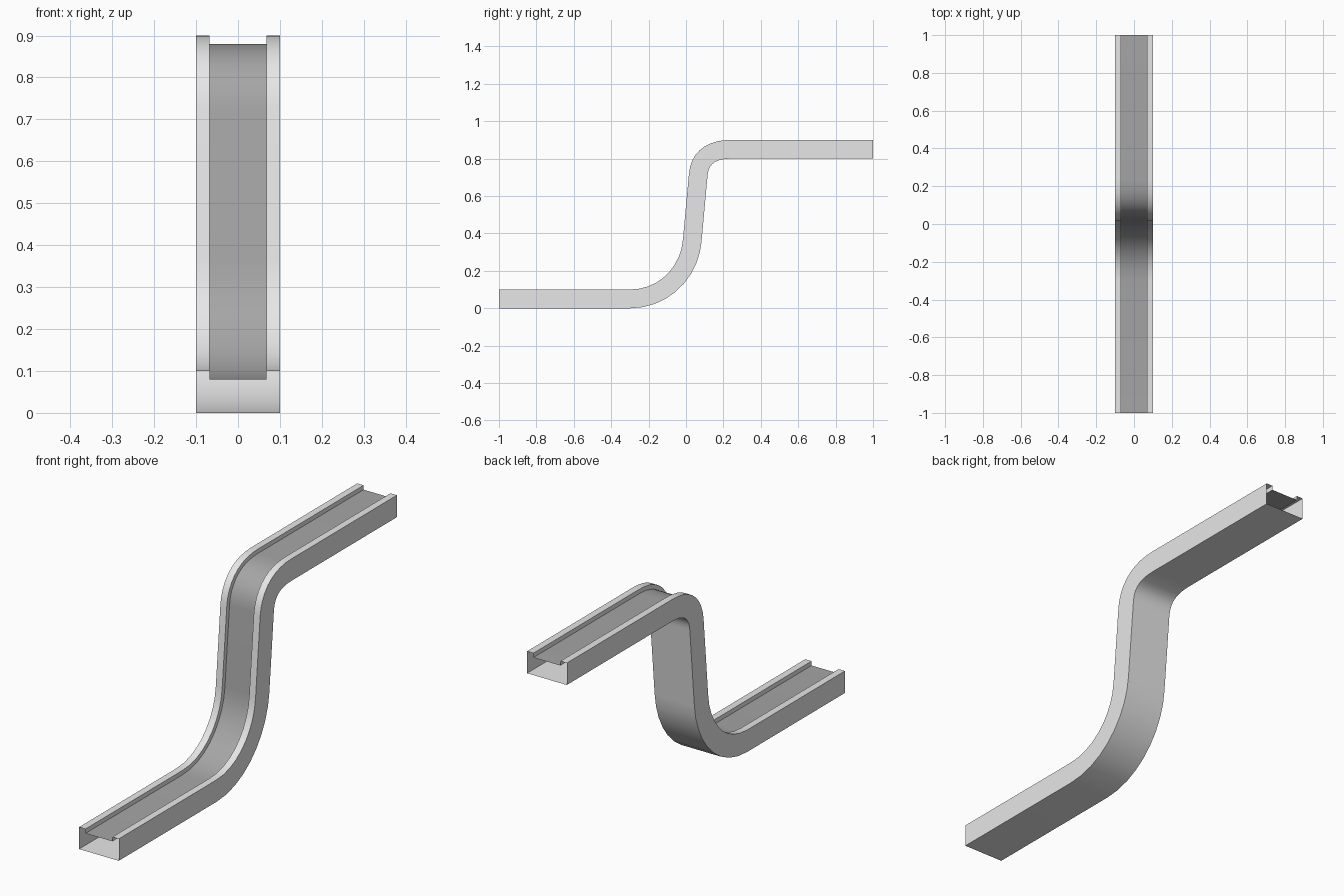
import bpy, bmesh, math
from mathutils import Vector
from mathutils.geometry import interpolate_bezier

if "Cube" in bpy.data.objects:
    bpy.data.objects.remove(bpy.data.objects["Cube"])


def material(name, v):
    m = bpy.data.materials.new(name)
    m.diffuse_color = (v, v, v, 1)
    m.use_nodes = True
    m.node_tree.nodes["Principled BSDF"].inputs["Base Color"].default_value = m.diffuse_color
    return m


# Centre line in the y-z plane: flat run, lower bend, steep rise, upper bend, flat run
def bend(*pts):
    return [Vector(p) for p in interpolate_bezier(*[Vector((0, *p)) for p in pts], 10)]


path = [Vector((0, -1, .05))]
path += bend((-.3, .05), (-.11, .05), (.02, .2), (.033, .36))
path += bend((.066, .72), (.075, .80), (.13, .85), (.24, .85))
path.append(Vector((0, 1, .85)))

# Hollow channel section (x, height from centre line), groove floor is edge 3
W, H, G, F = .1, .05, .068, .03
section = [(W, -H), (W, H), (G, H), (G, F), (-G, F), (-G, H), (-W, H), (-W, -H)]
GROOVE = 3

# Sweep the section along the path, ends left open
bm = bmesh.new()
rings = []
for i, p in enumerate(path):
    if i in (0, len(path) - 1):
        t = Vector((0, 1, 0))
    else:
        t = ((p - path[i - 1]).normalized() + (path[i + 1] - p).normalized()).normalized()
    n = Vector((0, -t.z, t.y))
    rings.append([bm.verts.new(p + Vector((x, 0, 0)) + n * h) for x, h in section])
for a, b in zip(rings, rings[1:]):
    for k in range(len(section)):
        j = (k + 1) % len(section)
        f = bm.faces.new((a[k], b[k], b[j], a[j]))
        f.material_index = int(k == GROOVE)

mesh = bpy.data.meshes.new("slide_channel")
bm.to_mesh(mesh)
bm.free()
mesh.materials.append(material("light grey body", .8))
mesh.materials.append(material("mid grey groove", .38))
channel = bpy.data.objects.new("slide_channel", mesh)
bpy.context.collection.objects.link(channel)
bpy.context.view_layer.objects.active = channel
channel.select_set(True)
bpy.ops.object.shade_smooth_by_angle(angle=math.radians(30))
